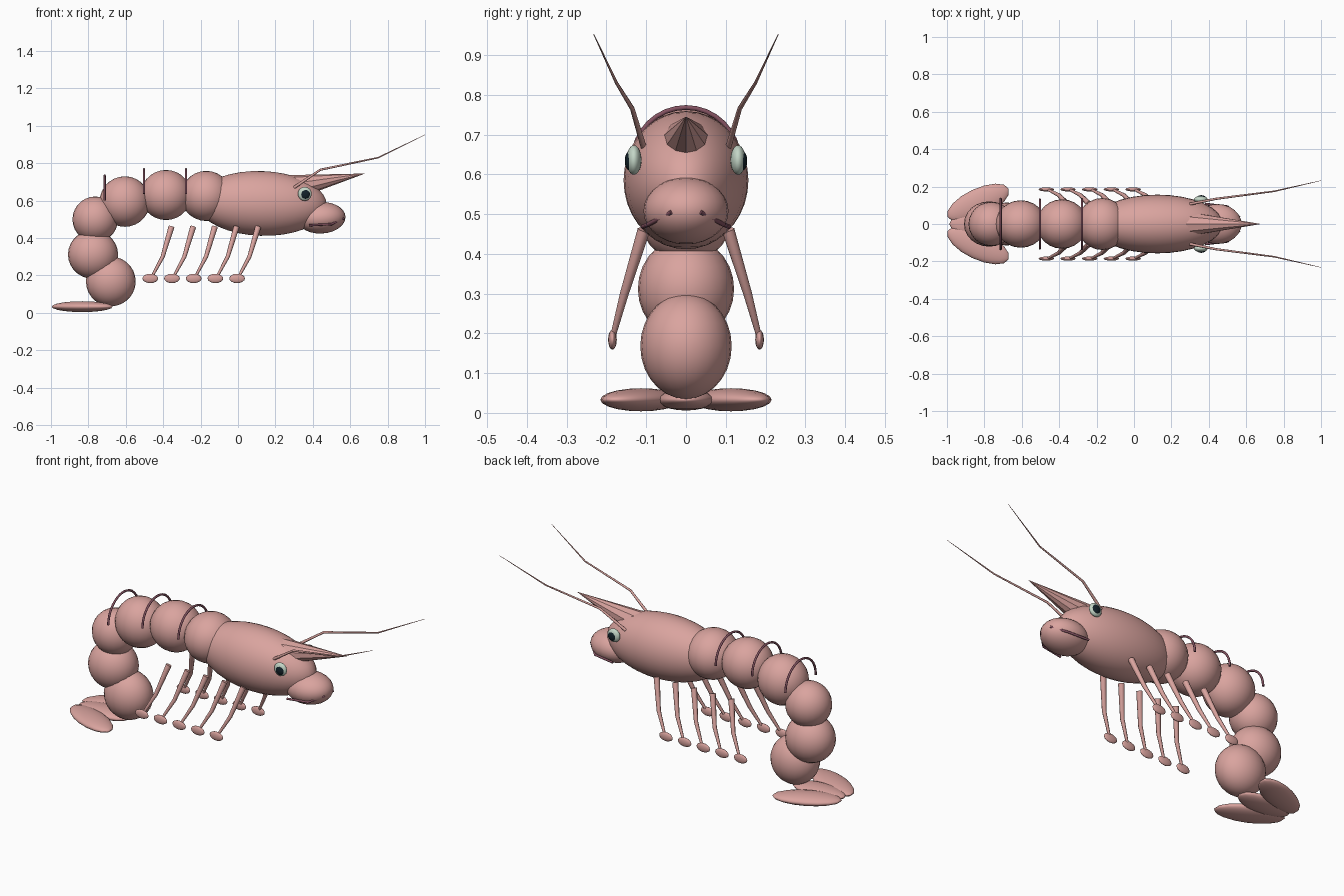
import bpy, math
from mathutils import Vector

if "Cube" in bpy.data.objects:
    bpy.data.objects.remove(bpy.data.objects["Cube"])


def material(name, rgb):
    m = bpy.data.materials.new(name)
    m.diffuse_color = (*rgb, 1)
    m.use_nodes = True
    m.node_tree.nodes["Principled BSDF"].inputs["Base Color"].default_value = m.diffuse_color
    return m


PINK = material("shell pink", (0.70, 0.37, 0.345))
MAUVE = material("dark mauve", (0.23, 0.085, 0.12))
PALE = material("pale green", (0.55, 0.67, 0.57))
BLACK = material("blue black", (0.006, 0.015, 0.022))


def finish(name, mat, angle=40):
    o = bpy.context.object
    o.name = name
    o.data.materials.clear()
    o.data.materials.append(mat)
    bpy.ops.object.shade_smooth_by_angle(angle=math.radians(angle))
    return o


def ellipsoid(name, loc, size, mat=PINK, rot=(0, 0, 0), seg=24, rings=14):
    bpy.ops.mesh.primitive_uv_sphere_add(segments=seg, ring_count=rings, radius=1,
                                         location=loc, rotation=[math.radians(a) for a in rot])
    bpy.context.object.scale = size
    return finish(name, mat)


def tube(name, pts, radii, mat=PINK):
    cu = bpy.data.curves.new(name, 'CURVE')
    cu.dimensions = '3D'
    cu.bevel_depth = 1
    cu.bevel_resolution = 2
    cu.use_fill_caps = True
    sp = cu.splines.new('POLY')
    sp.points.add(len(pts) - 1)
    for p, co, r in zip(sp.points, pts, radii):
        p.co = (*co, 1)
        p.radius = r
    o = bpy.data.objects.new(name, cu)
    bpy.context.collection.objects.link(o)
    bpy.ops.object.select_all(action='DESELECT')
    o.select_set(True)
    bpy.context.view_layer.objects.active = o
    bpy.ops.object.convert(target='MESH')
    return finish(name, mat, 50)


# Carapace and snout
ellipsoid("carapace", (0.125, 0, 0.585), (0.35, 0.157, 0.173), rot=(0, 2, 0), seg=32, rings=18)
ellipsoid("snout", (0.445, 0, 0.508), (0.13, 0.107, 0.084), rot=(0, -3, 0))

# Pointed horn on top of the head
base, tip = Vector((0.25, 0, 0.663)), Vector((0.68, 0, 0.745))
axis = tip - base
bpy.ops.mesh.primitive_cone_add(vertices=10, radius1=0.074, radius2=0, depth=axis.length,
                                location=(base + tip) / 2,
                                rotation=axis.to_track_quat('Z', 'Y').to_euler())
finish("horn", PINK, 20)

# Curled abdomen: x, z, then half sizes
segments = [(-0.17, 0.625, 0.135, 0.139, 0.134), (-0.385, 0.63, 0.136, 0.132, 0.134),
            (-0.605, 0.595, 0.135, 0.127, 0.135), (-0.763, 0.50, 0.122, 0.118, 0.122),
            (-0.775, 0.312, 0.134, 0.121, 0.130), (-0.68, 0.168, 0.133, 0.115, 0.133)]
for i, (x, z, a, b, c) in enumerate(segments):
    ellipsoid(f"abdomen_segment_{i + 1}", (x, 0, z), (a, b, c))

# Dark bands arching over the back
for i, (x, z, r) in enumerate([(-0.278, 0.635, 0.133), (-0.503, 0.637, 0.131), (-0.713, 0.60, 0.135)]):
    arc = [(x, r * math.cos(math.pi * k / 16), z + r * math.sin(math.pi * k / 16)) for k in range(17)]
    tube(f"back_band_{i + 1}", arc, [0.006] * 17, MAUVE)

# Middle tail blade
ellipsoid("tail_middle", (-0.83, 0, 0.033), (0.157, 0.072, 0.027), seg=16, rings=10)

for s, side in ((-1, "right"), (1, "left")):
    # Outer tail blade
    ellipsoid(f"tail_blade_{side}", (-0.833, s * 0.113, 0.033), (0.18, 0.076, 0.029),
              rot=(0, 0, s * 25), seg=16, rings=10)
    # Eye and pupil
    ellipsoid(f"eye_{side}", (0.357, s * 0.131, 0.636), (0.037, 0.019, 0.037), PALE)
    ellipsoid(f"pupil_{side}", (0.36, s * 0.141, 0.634), (0.025, 0.013, 0.025), BLACK)
    # Antenna
    tube(f"antenna_{side}", [(0.30, s * 0.107, 0.67), (0.44, s * 0.135, 0.765),
                             (0.75, s * 0.175, 0.83), (1.0, s * 0.232, 0.952)],
         [0.008, 0.006, 0.004, 0.001])
    # Mouth line
    tube(f"mouth_{side}", [(0.38, s * 0.108, 0.468), (0.50, s * 0.094, 0.474),
                           (0.565, s * 0.036, 0.505)], [0.006] * 3, MAUVE)
    # Walking legs with oval feet
    for i in range(5):
        x = 0.108 - 0.116 * i
        tube(f"leg_{side}_{i + 1}", [(x, s * 0.106, 0.46), (x - 0.047, s * 0.155, 0.30),
                                     (x - 0.103, s * 0.183, 0.195)], [0.016, 0.011, 0.007])
        ellipsoid(f"foot_{side}_{i + 1}", (x - 0.113, s * 0.185, 0.184), (0.042, 0.011, 0.025),
                  seg=12, rings=8)
